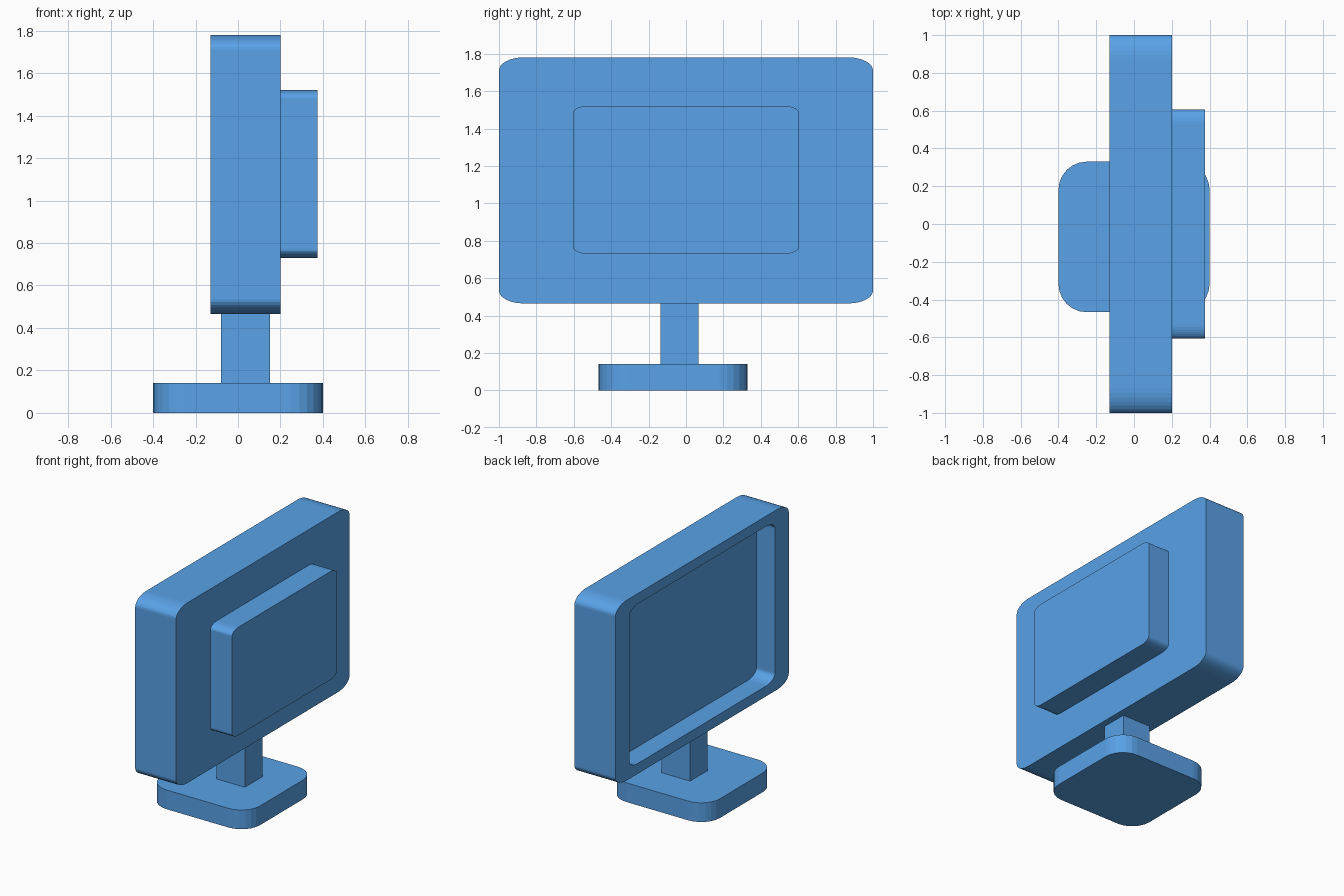
import bpy, bmesh
from math import sin, cos, pi

if "Cube" in bpy.data.objects:
    bpy.data.objects.remove(bpy.data.objects["Cube"])

# Single blue finish shared by every part
blue = bpy.data.materials.new("blue_plastic")
blue.diffuse_color = (0.10, 0.36, 0.80, 1.0)
blue.use_nodes = True
blue.node_tree.nodes["Principled BSDF"].inputs["Base Color"].default_value = blue.diffuse_color


def rounded_rect(u0, u1, v0, v1, ru, rv, steps):
    """Outline of a rectangle with (elliptical) rounded corners."""
    corners = [(u1 - ru, v1 - rv), (u0 + ru, v1 - rv),
               (u0 + ru, v0 + rv), (u1 - ru, v0 + rv)]
    points = []
    for i, (cu, cv) in enumerate(corners):
        for k in range(steps + 1):
            a = (i + k / steps) * pi / 2
            points.append((cu + ru * cos(a), cv + rv * sin(a)))
    return points


def loft(name, rings):
    """Join equal-length rings of 3D points and cap both ends (flat faces)."""
    bm = bmesh.new()
    loops = [[bm.verts.new(p) for p in ring] for ring in rings]
    n = len(loops[0])
    for a, b in zip(loops, loops[1:]):
        for i in range(n):
            j = (i + 1) % n
            bm.faces.new((a[i], a[j], b[j], b[i]))
    bm.faces.new(loops[0])
    bm.faces.new(loops[-1])
    bmesh.ops.recalc_face_normals(bm, faces=bm.faces)
    mesh = bpy.data.meshes.new(name)
    bm.to_mesh(mesh)
    bm.free()
    mesh.materials.append(blue)
    obj = bpy.data.objects.new(name, mesh)
    bpy.context.collection.objects.link(obj)
    return obj


def at_x(outline, x):
    return [(x, u, v) for u, v in outline]


def at_z(outline, z):
    return [(u, v, z) for u, v in outline]


# Screen housing with a recessed display on the -x side
outer = rounded_rect(-1, 1, 0.465, 1.78, 0.13, 0.07, 8)
inner = rounded_rect(-0.84, 0.84, 0.54, 1.705, 0.10, 0.055, 8)
loft("screen_housing", [at_x(outer, 0.20), at_x(outer, -0.13),
                        at_x(inner, -0.13), at_x(inner, 0.02)])

# Raised block on the rear of the screen
rear = rounded_rect(-0.605, 0.605, 0.73, 1.52, 0.075, 0.04, 8)
loft("rear_block", [at_x(rear, 0.20), at_x(rear, 0.375)])

# Square neck
neck = [(-0.08, -0.135), (0.15, -0.135), (0.15, 0.067), (-0.08, 0.067)]
loft("neck", [at_z(neck, 0.14), at_z(neck, 0.465)])

# Rounded foot plate
foot = rounded_rect(-0.40, 0.40, -0.467, 0.33, 0.15, 0.15, 6)
loft("base", [at_z(foot, 0), at_z(foot, 0.14)])
